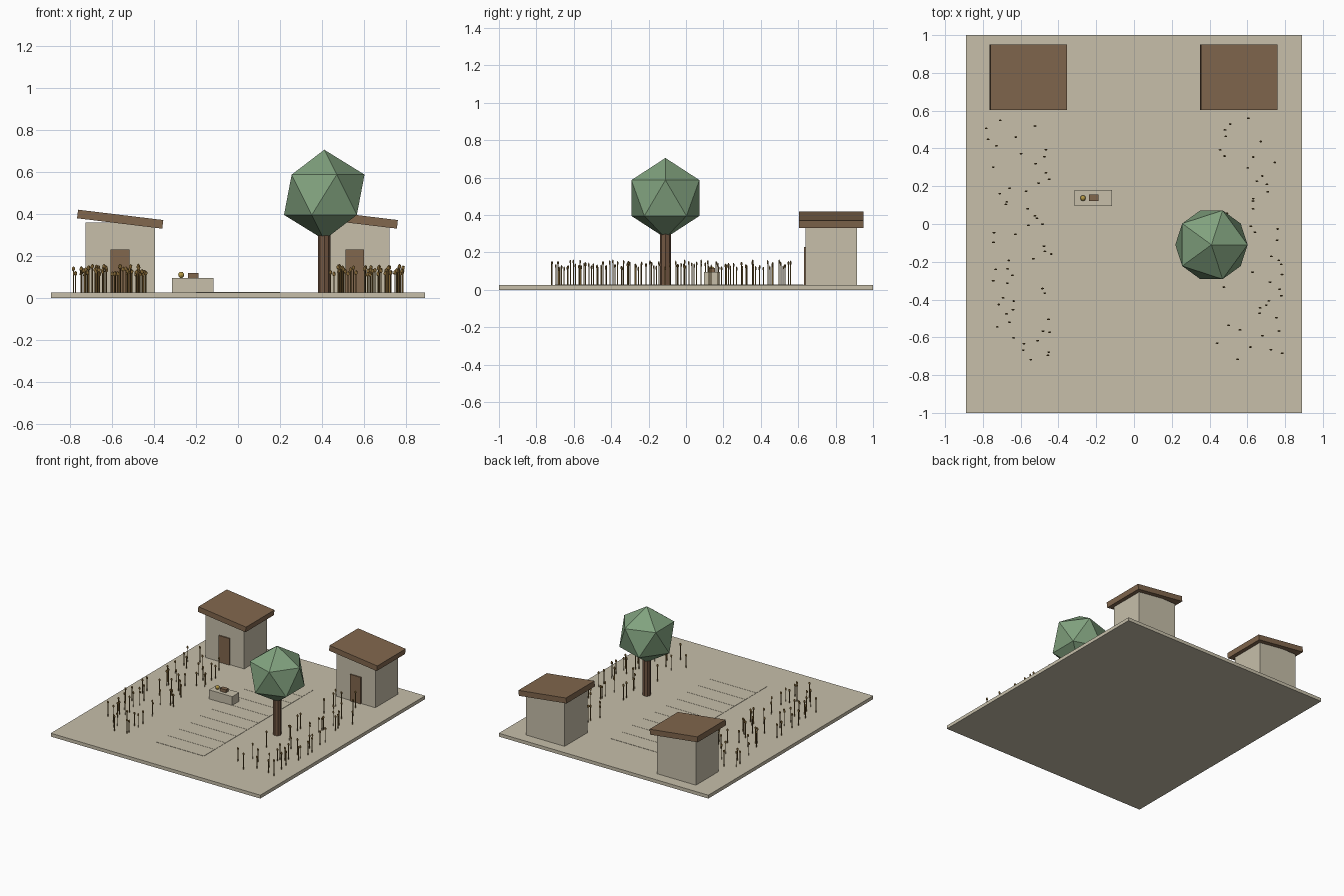
import bpy, bmesh, math, random
from mathutils import Matrix, Vector

if "Cube" in bpy.data.objects:
    bpy.data.objects.remove(bpy.data.objects["Cube"])

random.seed(7)
GROUND_Z = 0.026


def material(name, rgb):
    m = bpy.data.materials.new(name)
    m.diffuse_color = (*rgb, 1)
    m.use_nodes = True
    m.node_tree.nodes["Principled BSDF"].inputs["Base Color"].default_value = m.diffuse_color
    return m


SAND = material("sand", (0.57, 0.52, 0.40))
WOOD = material("brown wood", (0.22, 0.135, 0.075))
BARK = material("dark bark", (0.17, 0.095, 0.055))
LEAF = material("leaf green", (0.22, 0.36, 0.21))
STRAW = material("straw gold", (0.36, 0.22, 0.06))
GRAIN = material("grain brown", (0.22, 0.13, 0.035))
OCHRE = material("ochre", (0.45, 0.31, 0.06))


def finish(name, bm, *mats):
    mesh = bpy.data.meshes.new(name)
    bm.to_mesh(mesh)
    bm.free()
    for m in mats:
        mesh.materials.append(m)
    ob = bpy.data.objects.new(name, mesh)
    bpy.context.collection.objects.link(ob)
    return ob


def box(name, center, size, mat, tilt=0.0):
    bm = bmesh.new()
    bmesh.ops.create_cube(bm, size=1)
    bmesh.ops.transform(bm, verts=bm.verts, matrix=Matrix.LocRotScale(
        Vector(center), Matrix.Rotation(tilt, 3, 'Y'), Vector(size)))
    return finish(name, bm, mat)


# Ground slab
box("ground", (0, 0, GROUND_Z / 2), (1.78, 2.0, GROUND_Z), SAND)

# Path of low paving slabs down the middle
for i in range(10):
    box(f"path_slab_{i}", (0, -0.635 + i * 0.133, GROUND_Z + 0.0005),
        (0.4, 0.131, 0.003), SAND)

# Two huts with single-pitch roofs leaning the same way
for side, x in (("left", -0.56), ("right", 0.555)):
    box(f"{side}_hut_walls", (x, 0.777, 0.193), (0.33, 0.276, 0.334), SAND)
    box(f"{side}_hut_roof", (x, 0.777, 0.375), (0.408, 0.345, 0.041), WOOD, tilt=0.121)
    box(f"{side}_hut_door", (x, 0.637, 0.128), (0.09, 0.014, 0.204), WOOD)

# Tree trunk
bm = bmesh.new()
bmesh.ops.create_cone(bm, cap_ends=True, segments=8, radius1=0.029, radius2=0.029, depth=0.30,
                      matrix=Matrix.Translation((0.41, -0.11, 0.17)))
finish("tree_trunk", bm, BARK)

# Faceted tree crown
bm = bmesh.new()
bmesh.ops.create_icosphere(bm, subdivisions=1, radius=0.214,
                           matrix=Matrix.Translation((0.41, -0.11, 0.491)))
finish("tree_crown", bm, LEAF)

# Stone table with a ball and a small block on top
box("table", (-0.215, 0.138, 0.06), (0.198, 0.085, 0.07), SAND)
box("table_block", (-0.213, 0.138, 0.106), (0.05, 0.034, 0.024), WOOD)
bm = bmesh.new()
bmesh.ops.create_uvsphere(bm, u_segments=10, v_segments=6, radius=0.015,
                          matrix=Matrix.Translation((-0.27, 0.137, 0.11)))
finish("table_ball", bm, OCHRE)


def crop_field(name, sign, count):
    """Scattered thin stalks, each with a small ear of grain."""
    bm = bmesh.new()
    for i in range(count):
        x = sign * random.uniform(0.43, 0.79)
        # spread evenly front to back, thinning out near the huts
        y = -0.72 + 1.28 * ((i + random.random()) / count) ** 1.1
        h = random.uniform(0.085, 0.125)
        bmesh.ops.create_cone(bm, cap_ends=True, segments=5, radius1=0.003, radius2=0.003,
                              depth=h, matrix=Matrix.Translation((x, y, GROUND_Z + h / 2)))
        first = len(bm.faces)
        ear = Matrix.LocRotScale(Vector((x, y, GROUND_Z + h)), None, Vector((0.009, 0.005, 0.013)))
        bmesh.ops.create_icosphere(bm, subdivisions=1, radius=1, matrix=ear)
        bm.faces.ensure_lookup_table()
        for f in bm.faces[first:]:
            f.material_index = 1
    return finish(name, bm, STRAW, GRAIN)


crop_field("left_crop_field", -1, 56)
crop_field("right_crop_field", 1, 48)
